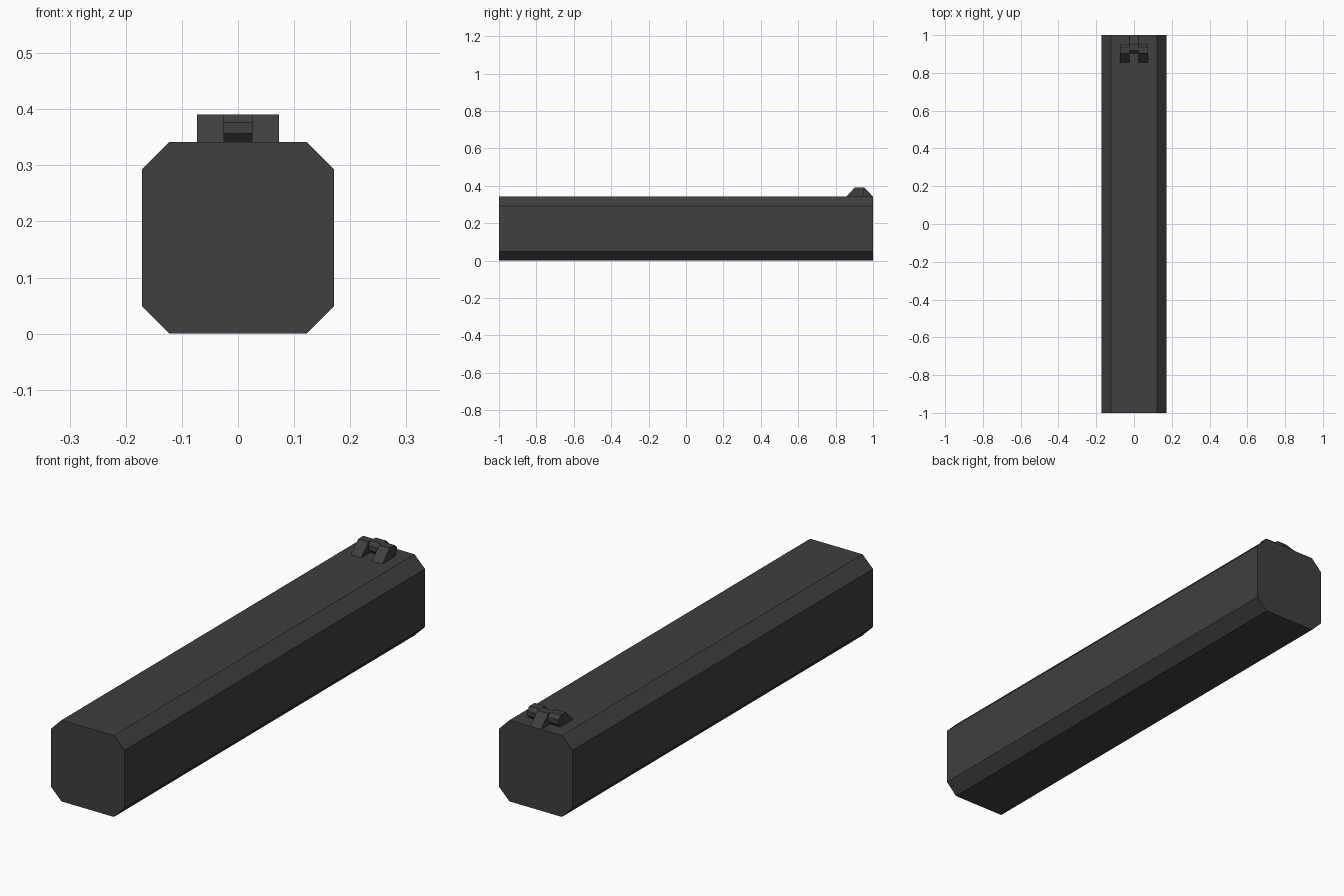
import bpy, bmesh, math

if "Cube" in bpy.data.objects:
    bpy.data.objects.remove(bpy.data.objects["Cube"])

dark = bpy.data.materials.new("dark_grey")
dark.diffuse_color = (0.05, 0.05, 0.05, 1)
dark.use_nodes = True
dark.node_tree.nodes["Principled BSDF"].inputs["Base Color"].default_value = dark.diffuse_color


def prism(name, pts, a, b, axis):
    """Extrude a 2D profile (u, z) along y or x from a to b."""
    bm = bmesh.new()
    put = (lambda u, z, t: (u, t, z)) if axis == 'y' else (lambda u, z, t: (t, u, z))
    rings = [[bm.verts.new(put(u, z, t)) for u, z in pts] for t in (a, b)]
    n = len(pts)
    bm.faces.new(rings[0])
    bm.faces.new(rings[1][::-1])
    for i in range(n):
        j = (i + 1) % n
        bm.faces.new((rings[0][i], rings[1][i], rings[1][j], rings[0][j]))
    bmesh.ops.recalc_face_normals(bm, faces=bm.faces)
    me = bpy.data.meshes.new(name)
    bm.to_mesh(me)
    bm.free()
    me.materials.append(dark)
    ob = bpy.data.objects.new(name, me)
    bpy.context.collection.objects.link(ob)
    return ob


# chamfered long body
W, H, C = 0.171, 0.342, 0.049
prism("body", [(-W + C, 0), (W - C, 0), (W, C), (W, H - C),
               (W - C, H), (-W + C, H), (-W, H - C), (-W, C)], -1, 1, 'y')

# hinge on top near the back: octagonal barrel
CY, CZ, R = 0.928, 0.3665, 0.0245
k = R / math.cos(math.pi / 8)
octagon = [(CY + k * math.cos(math.pi / 8 + i * math.pi / 4),
            CZ + k * math.sin(math.pi / 8 + i * math.pi / 4)) for i in range(8)]
prism("hinge_barrel", octagon, -0.073, 0.073, 'x')


# sloped lugs holding the barrel, two from the front and one from the back
def lug(name, d, x0, x1):
    prism(name, [(CY + d * u, z) for u, z in
                 [(0, H), (0.072, H), (R, CZ + R), (0, CZ + R)]], x0, x1, 'x')


lug("front_lug_left", -1, -0.073, -0.025)
lug("front_lug_right", -1, 0.025, 0.073)
lug("rear_lug", 1, -0.025, 0.025)
